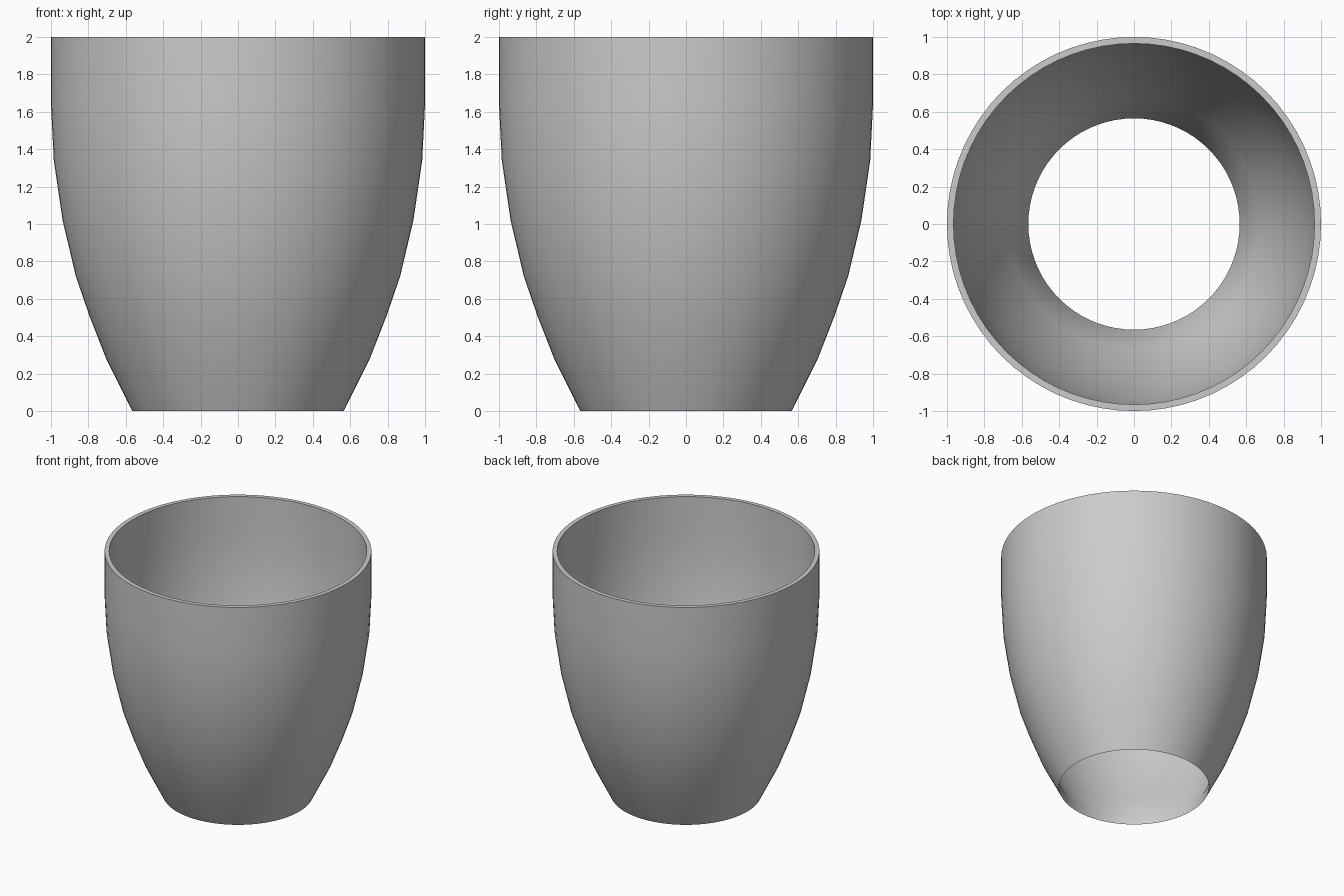
import bpy, bmesh, math

if "Cube" in bpy.data.objects:
    bpy.data.objects.remove(bpy.data.objects["Cube"])

SIDES = 72
# Closed wall section (radius, height): outer side going up, inner side coming down
outer = [(0.565, 0), (0.705, 0.28), (0.795, 0.51), (0.867, 0.72), (0.938, 1.02),
         (0.985, 1.34), (1.0, 1.64), (1.0, 2.0)]
inner = [(0.965, 2.0), (0.965, 1.64), (0.95, 1.34), (0.903, 1.02), (0.832, 0.72),
         (0.76, 0.51), (0.67, 0.28), (0.565, 0.07)]


def lathe(name, profile, sides):
    """Spin a closed profile round the z axis."""
    bm = bmesh.new()
    rings = []
    for r, z in profile:
        rings.append([bm.verts.new((r * math.cos(2 * math.pi * i / sides),
                                    r * math.sin(2 * math.pi * i / sides), z))
                      for i in range(sides)])
    for a, b in zip(rings, rings[1:] + rings[:1]):
        for i in range(sides):
            j = (i + 1) % sides
            bm.faces.new((a[i], a[j], b[j], b[i]))
    bmesh.ops.recalc_face_normals(bm, faces=bm.faces)
    mesh = bpy.data.meshes.new(name)
    bm.to_mesh(mesh)
    bm.free()
    obj = bpy.data.objects.new(name, mesh)
    bpy.context.collection.objects.link(obj)
    return obj


# Open-bottomed tapered cup with a straight collar
cup = lathe("cup_wall", outer + inner, SIDES)
bpy.context.view_layer.objects.active = cup
cup.select_set(True)
bpy.ops.object.shade_smooth_by_angle(angle=math.radians(30))
